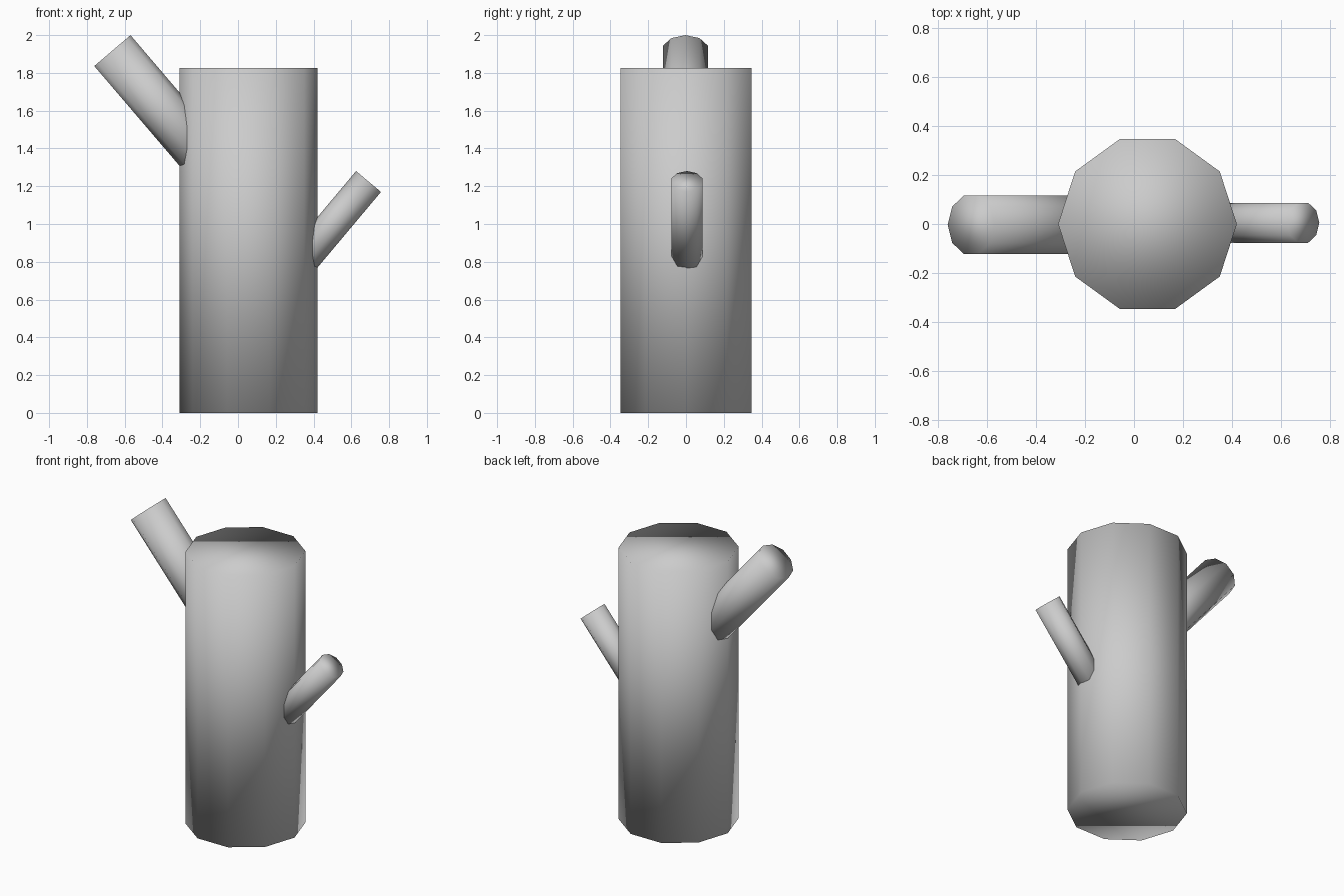
import bpy
import bmesh
from math import radians
from mathutils import Matrix, Vector

cube = bpy.data.objects.get("Cube")
if cube:
    bpy.data.objects.remove(cube, do_unlink=True)

# One plain grey for the whole model
grey = bpy.data.materials.new("plain_grey")
grey.use_nodes = True
colour = (0.6, 0.6, 0.6, 1)
grey.diffuse_color = colour
grey.node_tree.nodes["Principled BSDF"].inputs["Base Color"].default_value = colour


def log(name, tip, radius, length, tilt=0):
    """Ten-sided closed cylinder hanging back from its tip centre, leaning in x."""
    bm = bmesh.new()
    bmesh.ops.create_cone(bm, cap_ends=True, segments=10,
                          radius1=radius, radius2=radius, depth=length)
    place = (Matrix.Translation(Vector(tip))
             @ Matrix.Rotation(radians(tilt), 4, "Y")
             @ Matrix.Translation((0, 0, -length / 2))
             @ Matrix.Rotation(radians(90), 4, "Z"))
    bm.transform(place)
    for face in bm.faces:
        face.smooth = True
    mesh = bpy.data.meshes.new(name)
    bm.to_mesh(mesh)
    bm.free()
    mesh.materials.append(grey)
    obj = bpy.data.objects.new(name, mesh)
    bpy.context.collection.objects.link(obj)
    return obj


# Trunk and its two sawn-off branches
log("trunk", (0.055, 0, 1.825), 0.365, 1.825)
log("right_branch", (-0.665, -0.003, 1.918), 0.126, 0.9, -40.5)
log("left_branch", (0.691, 0.005, 1.225), 0.086, 0.6, 40)
